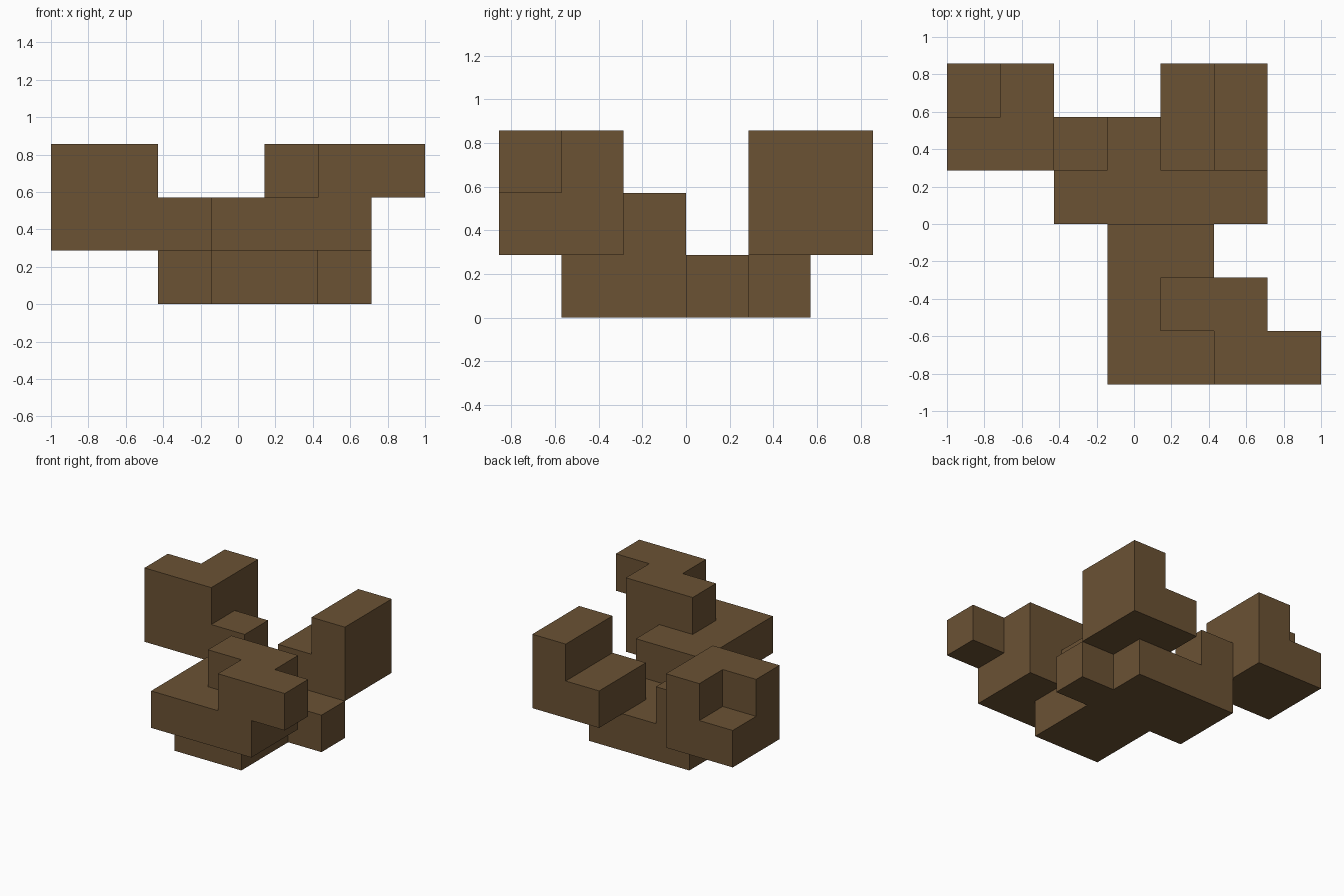
import bpy, bmesh
from math import radians
from mathutils import Vector

cube = bpy.data.objects.get("Cube")
if cube:
    bpy.data.objects.remove(cube, do_unlink=True)

UNIT = 2 / 7

brown = bpy.data.materials.new("brown")
brown.use_nodes = True
brown.diffuse_color = (0.147, 0.084, 0.034, 1)
brown.node_tree.nodes["Principled BSDF"].inputs["Base Color"].default_value = brown.diffuse_color

# Floor plan of each layer, bottom to top; rows run from back to front, columns along x
LAYERS = [
    [".......",
     "..###..",
     "..####.",
     "...##..",
     "...##..",
     "......."],
    ["##..##.",
     "###.##.",
     ".......",
     "...##..",
     "...###.",
     "...###."],
    [".#...#.",
     "##...#.",
     ".......",
     ".......",
     "....##.",
     ".....##"],
]

filled = {(x, 5 - row, z)
          for z, plan in enumerate(LAYERS)
          for row, line in enumerate(plan)
          for x, mark in enumerate(line) if mark == "#"}

# Outer shell of the joined blocks: a face wherever a cell has no neighbour
bm = bmesh.new()
centre = Vector((3.5, 3, 0))
for cell in filled:
    middle = Vector(cell) + Vector((0.5, 0.5, 0.5)) - centre
    for axis in range(3):
        for sign in (-1, 1):
            n = Vector((0, 0, 0))
            n[axis] = sign
            if tuple(int(c + d) for c, d in zip(cell, n)) in filled:
                continue
            u = Vector((n.y, n.z, n.x))
            v = n.cross(u)
            corners = [n - u - v, n + u - v, n + u + v, n - u + v]
            bm.faces.new([bm.verts.new((middle + c / 2) * UNIT) for c in corners])

# Weld the shell and merge flat areas into single faces
bmesh.ops.remove_doubles(bm, verts=bm.verts, dist=0.001)
bmesh.ops.dissolve_limit(bm, angle_limit=radians(1), verts=bm.verts, edges=bm.edges)

mesh = bpy.data.meshes.new("stacked_blocks")
bm.to_mesh(mesh)
bm.free()
mesh.materials.append(brown)
bpy.context.collection.objects.link(bpy.data.objects.new("stacked_blocks", mesh))
